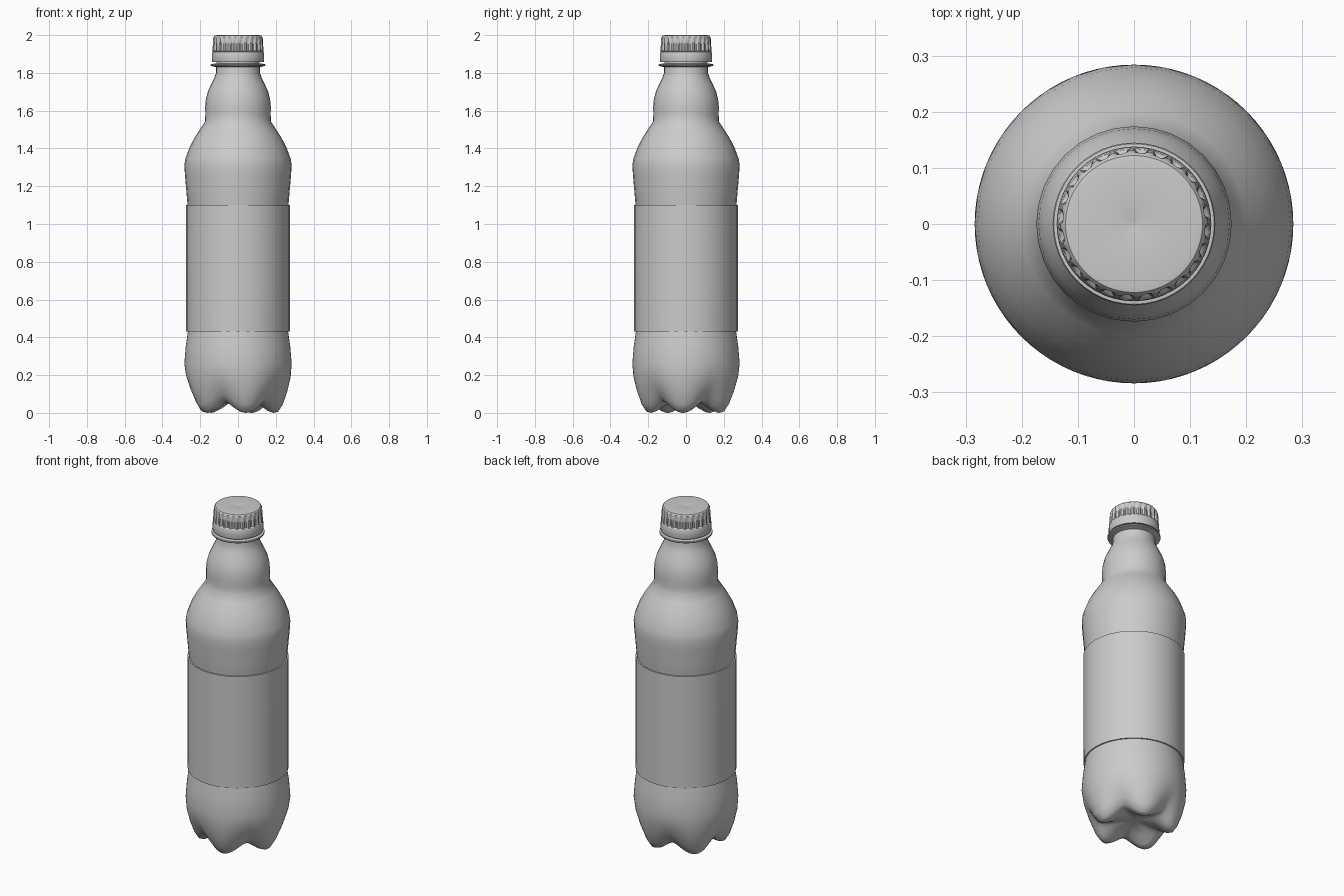
import bpy, bmesh, math

grey = bpy.data.materials.new("plain_grey")
grey.diffuse_color = (0.6, 0.6, 0.6, 1)


def lathe(name, rings, segs, point, angle=35):
    """Skin rings listed from bottom to top; point(ring, theta) gives (radius, z)."""
    bm = bmesh.new()
    grid = []
    for ring in rings:
        row = []
        for j in range(segs):
            a = 2 * math.pi * j / segs
            r, z = point(ring, a)
            row.append(bm.verts.new((r * math.cos(a), r * math.sin(a), z)))
        grid.append(row)
    for low, high in zip(grid, grid[1:]):
        for j in range(segs):
            k = (j + 1) % segs
            bm.faces.new((low[j], low[k], high[k], high[j]))
    bmesh.ops.remove_doubles(bm, verts=bm.verts, dist=1e-5)
    mesh = bpy.data.meshes.new(name)
    bm.to_mesh(mesh)
    bm.free()
    mesh.materials.append(grey)
    obj = bpy.data.objects.new(name, mesh)
    bpy.context.collection.objects.link(obj)
    bpy.ops.object.select_all(action='DESELECT')
    obj.select_set(True)
    bpy.context.view_layer.objects.active = obj
    bpy.ops.object.shade_smooth_by_angle(angle=math.radians(angle))
    return obj


def plain(ring, a):
    return ring


# Bottle body: waist, shoulder, step, bulb and neck
body = [(0.266, 0.42), (0.262, 0.45), (0.262, 1.07), (0.267, 1.10), (0.274, 1.18),
        (0.281, 1.26), (0.284, 1.31), (0.279, 1.345), (0.255, 1.41), (0.228, 1.46),
        (0.200, 1.503), (0.176, 1.54), (0.173, 1.58), (0.174, 1.62), (0.170, 1.66),
        (0.160, 1.70), (0.142, 1.74), (0.125, 1.775), (0.116, 1.80), (0.115, 1.835)]
lathe("bottle_body", body, 32, plain)

# Neck flange and the collar inside the cap
flange = [(0.113, 1.83), (0.143, 1.837), (0.145, 1.842), (0.143, 1.847), (0.115, 1.85), (0.115, 1.90)]
lathe("neck_flange", flange, 48, plain)

# Wrapped label sleeve
lathe("label", [(0.262, 0.43), (0.274, 0.43), (0.275, 0.76), (0.275, 1.10), (0.262, 1.10)], 32, plain)

# Five-footed base: blend a foot profile with a groove profile around the axis
foot = [(0, 0.07), (0.06, 0.06), (0.12, 0.04), (0.16, 0.01), (0.188, 0), (0.213, 0.006),
        (0.238, 0.045), (0.262, 0.115), (0.279, 0.19), (0.284, 0.26), (0.277, 0.35), (0.267, 0.42), (0.264, 0.44)]
groove = [(0, 0.07), (0.05, 0.066), (0.10, 0.06), (0.14, 0.056), (0.17, 0.056), (0.195, 0.065),
          (0.222, 0.095), (0.252, 0.14), (0.275, 0.20), (0.284, 0.26), (0.277, 0.35), (0.267, 0.42), (0.264, 0.44)]


def petal(pair, a):
    w = (0.5 + 0.5 * math.cos(5 * (a - math.radians(139)))) ** 0.8
    (rf, zf), (rg, zg) = pair
    return rg + (rf - rg) * w, zg + (zf - zg) * w


lathe("footed_base", list(zip(foot, groove)), 80, petal, 60)

# Tamper band under the cap
band = [(0.116, 1.857), (0.136, 1.857), (0.138, 1.862), (0.137, 1.907), (0.134, 1.913), (0.12, 1.913)]
lathe("tamper_band", band, 48, plain)

# Ribbed cap: third number is how deep the flutes cut at that height
RIBS = 24
cap = [(0.118, 1.905, 0), (0.135, 1.912, 0), (0.135, 1.918, 0.009), (0.133, 1.95, 0.008),
       (0.131, 1.982, 0.006), (0.128, 1.991, 0.001), (0.122, 1.998, 0), (0.110, 2.0, 0),
       (0.05, 1.998, 0), (0.008, 1.997, 0), (0, 1.995, 0)]


def fluted(ring, a):
    r, z, depth = ring
    step = round(a / (2 * math.pi) * RIBS * 4) % 4
    return r - (depth if step >= 2 else 0), z


lathe("cap", cap, RIBS * 4, fluted)
